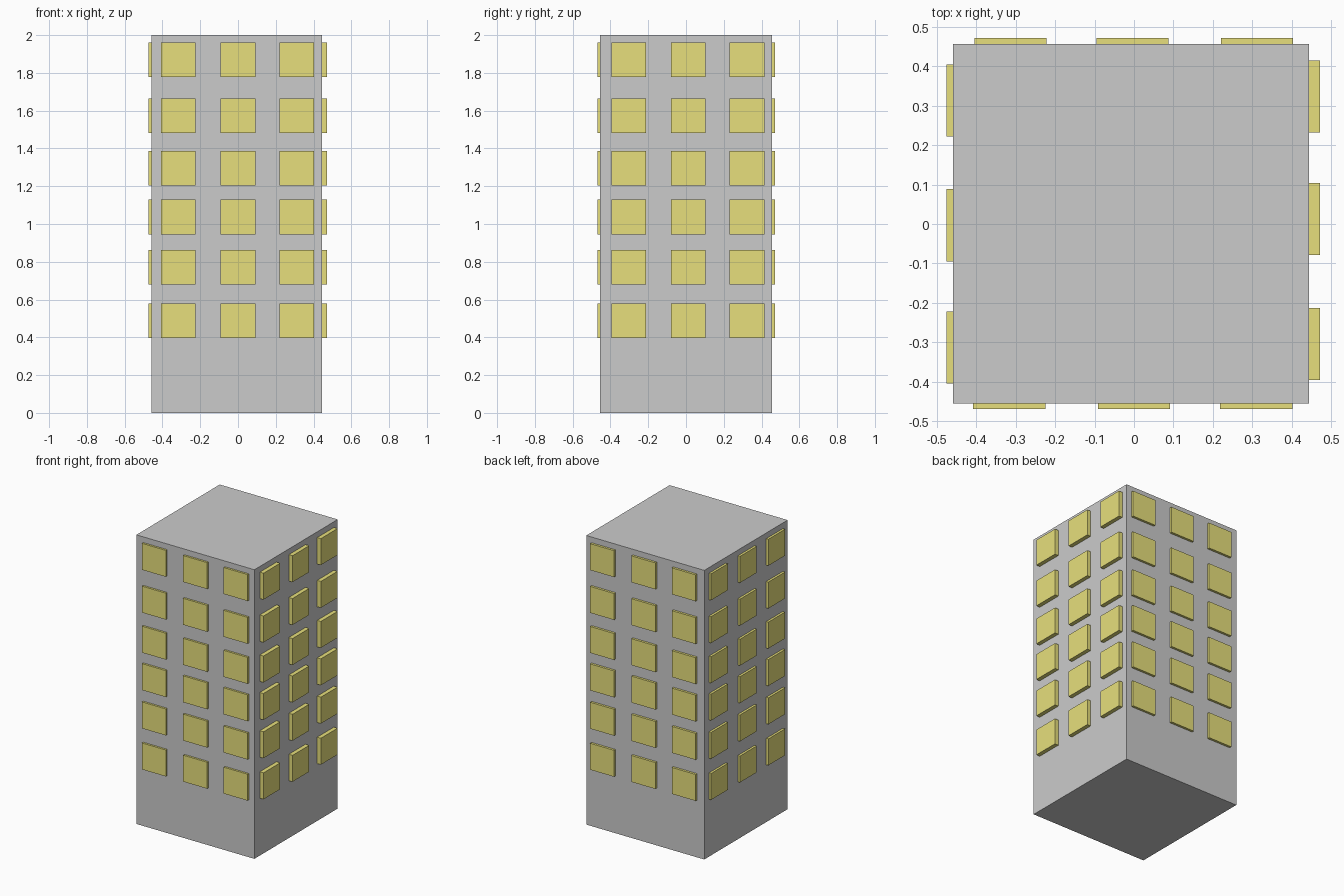
import bpy
from mathutils import Vector

if "Cube" in bpy.data.objects:
    bpy.data.objects.remove(bpy.data.objects["Cube"])

ROWS = [0.488, 0.772, 1.037, 1.296, 1.573, 1.869]   # window centre heights
SIZE = 0.183                                        # window width and height
DEPTH = 0.045                                       # window thickness, partly sunk in the wall

glass = bpy.data.materials.new("window_yellow")
glass.diffuse_color = (0.8, 0.74, 0.2, 1)
glass.use_nodes = True
glass.node_tree.nodes["Principled BSDF"].inputs["Base Color"].default_value = glass.diffuse_color


def box(name, lo, hi, material=None):
    lo, hi = Vector(lo), Vector(hi)
    bpy.ops.mesh.primitive_cube_add(size=1, location=(lo + hi) / 2)
    ob = bpy.context.object
    ob.name = name
    ob.scale = hi - lo
    bpy.ops.object.transform_apply(location=False, rotation=False, scale=True)
    if material:
        ob.data.materials.append(material)
    return ob


# Tower block
box("tower", (-0.459, -0.455, 0), (0.444, 0.456, 2))

# Each wall: outward axis, outward sign, outer window face, column centres
WALLS = {
    "front": (1, -1, -0.469, (-0.316, 0.0, 0.310)),
    "back": (1, 1, 0.472, (-0.313, -0.004, 0.312)),
    "left": (0, -1, -0.475, (-0.313, -0.003, 0.313)),
    "right": (0, 1, 0.472, (-0.304, 0.013, 0.323)),
}

# Windows in a grid on every wall
for wall, (axis, sign, face, columns) in WALLS.items():
    for r, z in enumerate(ROWS, 1):
        for c, u in enumerate(columns, 1):
            centre, half = [0, 0, z], Vector((SIZE, SIZE, SIZE)) / 2
            centre[axis] = face - sign * DEPTH / 2
            centre[1 - axis] = u
            half[axis] = DEPTH / 2
            centre = Vector(centre)
            box(f"{wall}_window_{r}_{c}", centre - half, centre + half, glass)
